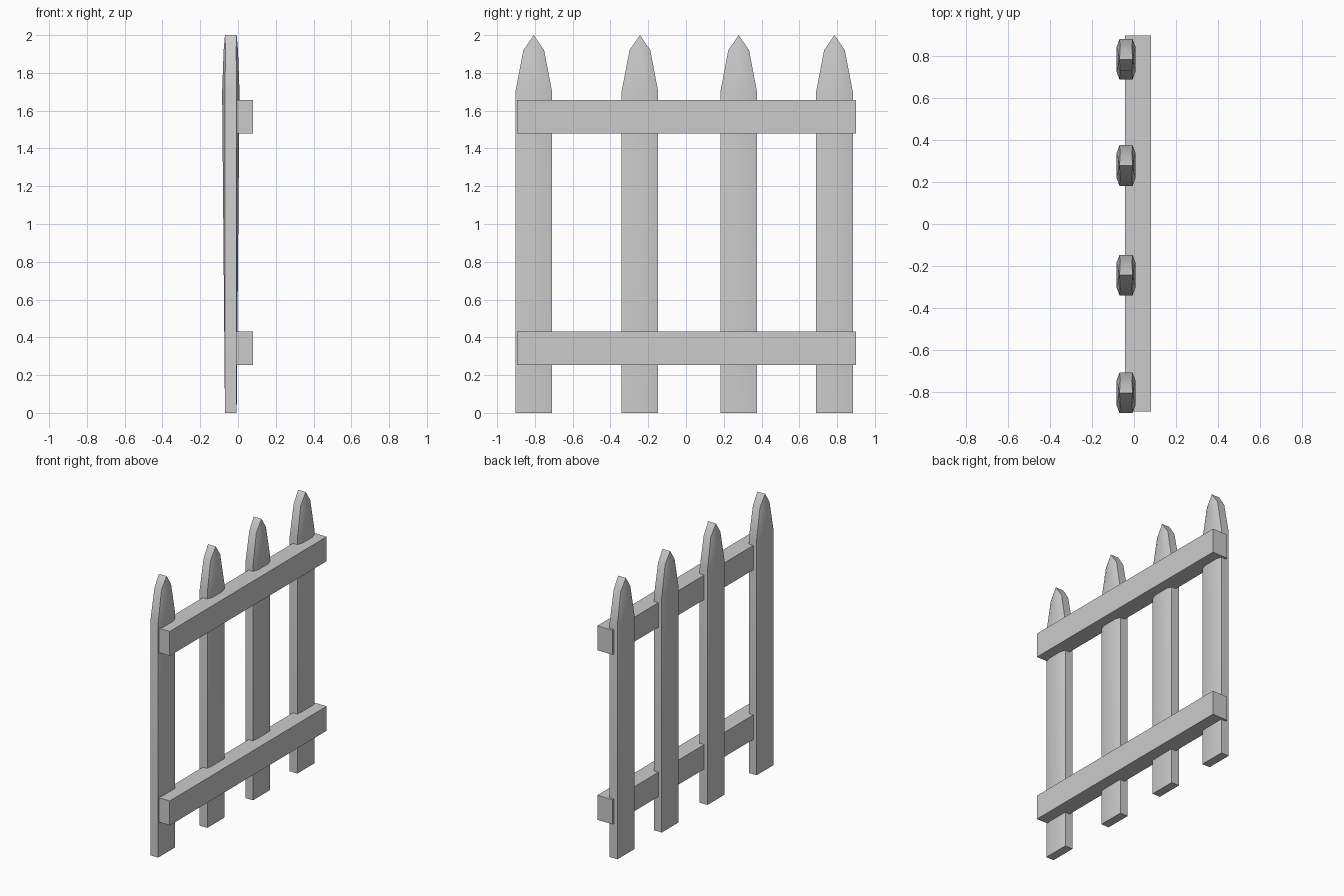
import bpy, bmesh, math

if "Cube" in bpy.data.objects:
    bpy.data.objects.remove(bpy.data.objects["Cube"])

def finish(name, bm):
    bmesh.ops.remove_doubles(bm, verts=bm.verts, dist=0.0005)
    bmesh.ops.recalc_face_normals(bm, faces=bm.faces)
    mesh = bpy.data.meshes.new(name)
    bm.to_mesh(mesh)
    bm.free()
    ob = bpy.data.objects.new(name, mesh)
    bpy.context.collection.objects.link(ob)
    return ob

def ring(bm, yc, z, hx_edge, hx_mid, hy_edge, hy_mid):
    # Eight-sided section: flat narrow edges, slightly bulging broad faces
    quarter = [(hx_edge, hy_edge), (hx_mid, hy_mid)]
    pts = quarter + [(x, -y) for x, y in quarter[::-1]]
    pts += [(-x, -y) for x, y in pts]
    return [bm.verts.new((-0.038 + x, yc + y, z)) for x, y in pts]

def picket(name, yc):
    # Height, half depth at edge / middle, half width at edge / middle
    sections = [(0.0, 0.031, 0.031, 0.097, 0.057),
                (1.70, 0.031, 0.046, 0.097, 0.057),
                (1.92, 0.028, 0.038, 0.055, 0.033),
                (2.0, 0.031, 0.031, 0.0, 0.0)]
    bm = bmesh.new()
    rings = [ring(bm, yc, *s) for s in sections]
    for a, b in zip(rings, rings[1:]):
        for i in range(8):
            j = (i + 1) % 8
            bm.faces.new((a[i], a[j], b[j], b[i]))
    bm.faces.new(rings[0][::-1])
    ob = finish(name, bm)
    bpy.ops.object.select_all(action='DESELECT')
    ob.select_set(True)
    bpy.context.view_layer.objects.active = ob
    bpy.ops.object.shade_smooth_by_angle(angle=math.radians(30))

def rail(name, z0, z1):
    bm = bmesh.new()
    bmesh.ops.create_cube(bm, size=1)
    for v in bm.verts:
        v.co.x = 0.08 if v.co.x > 0 else -0.043
        v.co.y = 0.90 if v.co.y > 0 else -0.895
        v.co.z = z1 if v.co.z > 0 else z0
    finish(name, bm)

# Four pointed pickets
for i, y in enumerate((-0.806, -0.244, 0.279, 0.786)):
    picket(f"picket_{i + 1}", y)

# Two horizontal rails
rail("lower_rail", 0.253, 0.43)
rail("upper_rail", 1.48, 1.657)
